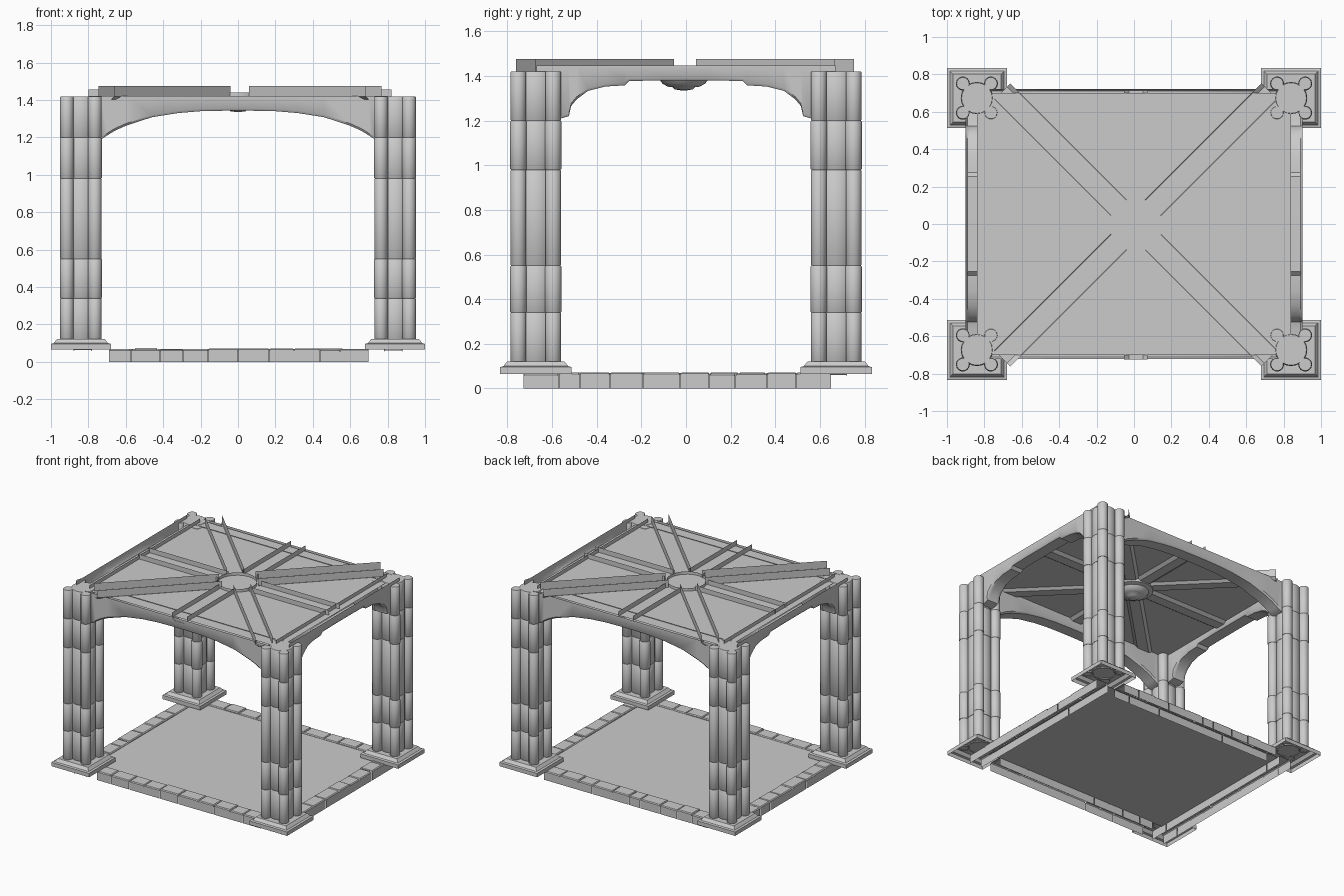
import bpy, bmesh, math, random
from mathutils import Matrix, Vector

if "Cube" in bpy.data.objects:
    bpy.data.objects.remove(bpy.data.objects["Cube"])

random.seed(4)


def make(name, bm, smooth=False):
    bmesh.ops.remove_doubles(bm, verts=bm.verts, dist=1e-5)
    me = bpy.data.meshes.new(name)
    bm.to_mesh(me)
    bm.free()
    ob = bpy.data.objects.new(name, me)
    bpy.context.collection.objects.link(ob)
    if smooth:
        bpy.ops.object.select_all(action='DESELECT')
        ob.select_set(True)
        bpy.context.view_layer.objects.active = ob
        bpy.ops.object.shade_smooth_by_angle(angle=math.radians(40))
    return ob


def loft(bm, sections, closed=False, cap=False):
    """Skin a row of sections that have equal point counts."""
    rows = [[bm.verts.new(p) for p in s] for s in sections]
    n = len(rows[0])
    for a, b in zip(rows, rows[1:]):
        for i in range(n if closed else n - 1):
            j = (i + 1) % n
            bm.faces.new((a[i], a[j], b[j], b[i]))
    if cap:
        bm.faces.new(rows[-1])


def circle(cx, cy, r, z, n):
    return [(cx + r * math.cos(2 * math.pi * i / n),
             cy + r * math.sin(2 * math.pi * i / n), z) for i in range(n)]


def plane(name, hx, hy, z):
    bm = bmesh.new()
    bm.faces.new([bm.verts.new((x, y, z)) for x, y in
                  ((-hx, -hy), (hx, -hy), (hx, hy), (-hx, hy))])
    return make(name, bm)


# Clustered columns on chamfered, hollow plinths
def column(name, cx, cy):
    bm = bmesh.new()

    def shaft(ox, oy, r, n):
        rings = []
        for k, (z0, z1) in enumerate(((.115, .34), (.34, .55), (.55, .98), (.98, 1.2), (1.2, 1.42))):
            rr = r + (.0015 if k % 2 else 0)
            rings += [circle(cx + ox, cy + oy, rr - .003, z0, n),
                      circle(cx + ox, cy + oy, rr, z0 + .004, n),
                      circle(cx + ox, cy + oy, rr, z1 - .004, n),
                      circle(cx + ox, cy + oy, rr - .003, z1, n)]
        loft(bm, rings, True, True)

    shaft(0, 0, .085, 20)
    for ox in (-.075, .075):
        for oy in (-.078, .078):
            shaft(ox, oy, .036, 14)
    make(name + "_shafts", bm, True)

    bm = bmesh.new()
    rings = [[(cx + sx * h, cy + sy * h, z) for sx, sy in ((-1, -1), (1, -1), (1, 1), (-1, 1))]
             for h, z in ((.16, .066), (.16, .096), (.145, .1), (.128, .122))]
    loft(bm, rings, True, True)
    make(name + "_plinth", bm)


for sx, a in ((-1, "left"), (1, "right")):
    for sy, b in ((-1, "front"), (1, "back")):
        column(f"{b}_{a}_column", sx * .84, sy * .673)


# Kerb stones: open-bottomed shells in a row
def kerb(name, along_x, inner, outer, start, end):
    bm = bmesh.new()
    count = 10
    cuts = [start + (end - start) * (i + random.uniform(-.2, .2) * (0 < i < count)) / count
            for i in range(count + 1)]
    for a, b in zip(cuts, cuts[1:]):
        h = random.uniform(.066, .073)
        prof = [(inner, 0), (inner, h - .006), (inner + (outer - inner) * .06, h),
                (outer - (outer - inner) * .06, h), (outer, h - .006), (outer, 0)]
        secs = []
        for t, drop in ((a + .001, .006), (a + .006, 0), (b - .006, 0), (b - .001, .006)):
            row = [(w, max(0, z - drop)) for w, z in prof]
            secs.append([(t, w, z) if along_x else (w, t, z) for w, z in row])
        loft(bm, secs)
    make(name, bm)


for s, a, b in ((-1, "front", "left"), (1, "back", "right")):
    kerb(a + "_kerb", True, s * .62, s * .722, -.69, .70)
    kerb(b + "_kerb", False, s * .78, s * .88, -.73, .65)

plane("floor", .79, .63, .06)


# Arched beams: moulded trough swept along the soffit curve
def arch(name, along_x, inner, outer, top, curve):
    bm = bmesh.new()
    m = (outer - inner) * .22
    pts = [(-t, z) for t, z in curve] + [(t, z) for t, z in reversed(curve)]
    secs = []
    for t, z in pts:
        row = [(outer, top), (outer, z + .012), (outer - m * .4, z), (outer - m, z),
               (inner + m, z), (inner + m * .4, z), (inner, z + .012), (inner, top)]
        secs.append([(t, w, h) if along_x else (w, t, h) for w, h in row])
    loft(bm, secs)
    return make(name, bm, True)


front_curve = [(.80, 1.185), (.73, 1.19), (.70, 1.21), (.66, 1.235), (.60, 1.262),
               (.46, 1.308), (.32, 1.33), (.2, 1.34), (.06, 1.343)]
side_curve = [(.67, 1.205), (.56, 1.21), (.525, 1.22), (.515, 1.265), (.49, 1.295),
              (.44, 1.333), (.36, 1.353), (.275, 1.358), (.255, 1.378), (.1, 1.38)]
for s, a, b in ((-1, "front", "left"), (1, "back", "right")):
    arch(a + "_arch", True, s * .61, s * .722, 1.422, front_curve)
    arch(b + "_arch", False, s * .79, s * .90, 1.447, side_curve)

plane("ceiling", .84, .7, 1.418)


# Ceiling ribs: open channels radiating from the hub
def rib(name, angle, length, half, top, bottom):
    bm = bmesh.new()
    prof = [(-half, top), (-half, bottom + .018), (-half * .6, bottom),
            (half * .6, bottom), (half, bottom + .018), (half, top)]
    loft(bm, [[(d, w, z) for w, z in prof] for d in (.13, .38, .62, length)])
    bm.transform(Matrix.Rotation(angle, 4, 'Z'))
    bm.transform(Matrix.Translation(Vector((.01, -.005, 0))))
    make(name, bm)


for i in range(4):
    rib(f"diagonal_rib_{i + 1}", math.pi / 4 + i * math.pi / 2, 1.01, .06, 1.476, 1.402)
    rib(f"straight_rib_{i + 1}", i * math.pi / 2, .72 if i % 2 else .81, .063, 1.455, 1.4)

# Hub boss hanging at the rib crossing
bm = bmesh.new()
loft(bm, [circle(0, -.01, r, z, 24) for r, z in
          ((.14, 1.44), (.14, 1.392), (.11, 1.385), (.095, 1.365), (.07, 1.352),
           (.05, 1.35), (.04, 1.34), (.015, 1.336))], True, True)
make("ceiling_boss", bm, True)

for ob in bpy.data.objects:
    bm = bmesh.new()
    bm.from_mesh(ob.data)
    if ob.name not in ("floor", "ceiling"):
        bmesh.ops.recalc_face_normals(bm, faces=bm.faces)
    bm.to_mesh(ob.data)
    bm.free()
